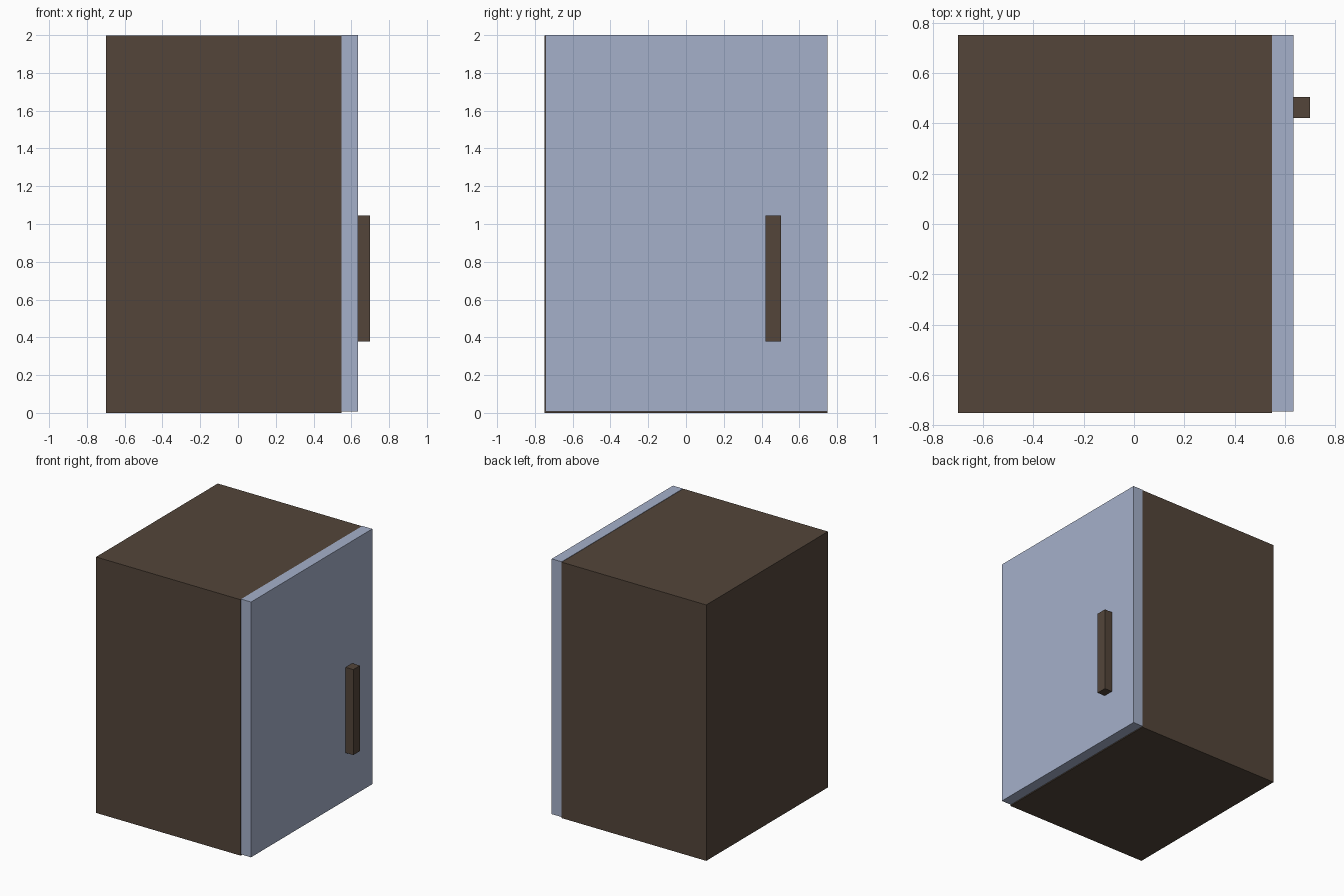
import bpy

if "Cube" in bpy.data.objects:
    bpy.data.objects.remove(bpy.data.objects["Cube"])


def material(name, rgb):
    mat = bpy.data.materials.new(name)
    mat.diffuse_color = (*rgb, 1)
    mat.use_nodes = True
    mat.node_tree.nodes["Principled BSDF"].inputs["Base Color"].default_value = mat.diffuse_color
    return mat


def box(name, lo, hi, mat):
    """Box spanning two opposite corners."""
    centre = [(a + b) / 2 for a, b in zip(lo, hi)]
    bpy.ops.mesh.primitive_cube_add(size=1, location=centre)
    ob = bpy.context.object
    ob.name = name
    ob.scale = [b - a for a, b in zip(lo, hi)]
    bpy.ops.object.transform_apply(location=False, rotation=False, scale=True)
    ob.data.materials.append(mat)
    return ob


brown = material("dark_brown", (0.087, 0.060, 0.042))
blue = material("pale_blue", (0.376, 0.434, 0.591))

# Cabinet body
box("cabinet_body", (-0.70, -0.75, 0), (0.548, 0.75, 1.997), brown)
# Door slab on the +x side, slightly short at the bottom and front edge
box("door", (0.548, -0.745, 0.008), (0.634, 0.75, 2.0), blue)
# Upright bar handle
box("door_handle", (0.634, 0.422, 0.378), (0.70, 0.504, 1.045), brown)
